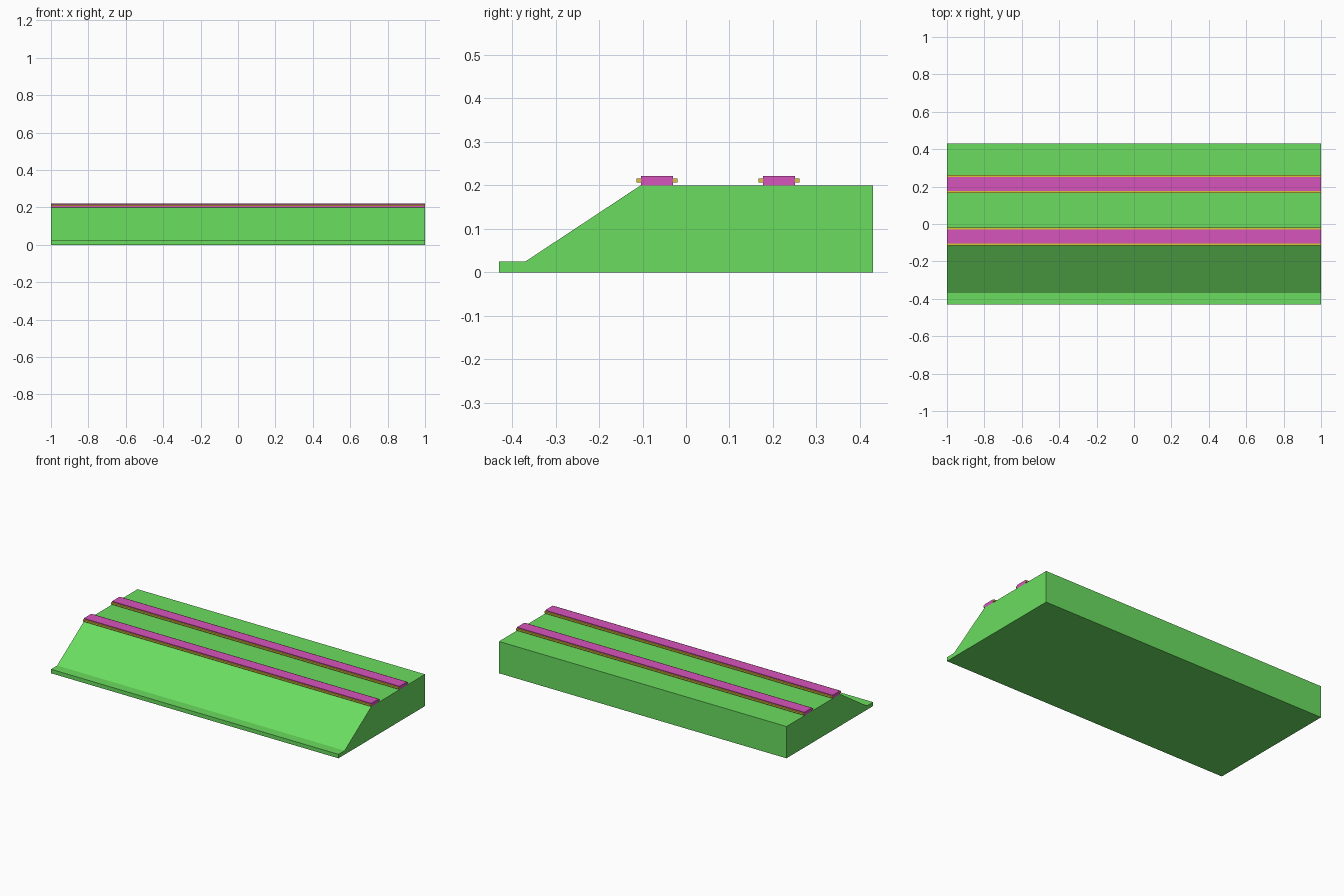
import bpy
import bmesh

cube = bpy.data.objects.get("Cube")
if cube:
    bpy.data.objects.remove(cube, do_unlink=True)


def make_material(name, rgb):
    mat = bpy.data.materials.new(name)
    mat.use_nodes = True
    colour = (*rgb, 1.0)
    mat.diffuse_color = colour
    mat.node_tree.nodes["Principled BSDF"].inputs["Base Color"].default_value = colour
    return mat


green = make_material("grass green", (0.145, 0.72, 0.115))
pink = make_material("rail pink", (0.68, 0.09, 0.50))
yellow = make_material("trim yellow", (0.70, 0.56, 0.04))

HALF_LENGTH = 1.0


def extrude_profile(name, profile, mat):
    """Extrude a closed (y, z) outline along the whole length in x."""
    bm = bmesh.new()
    face = bm.faces.new([bm.verts.new((-HALF_LENGTH, y, z)) for y, z in profile])
    result = bmesh.ops.extrude_face_region(bm, geom=[face])
    moved = [v for v in result["geom"] if isinstance(v, bmesh.types.BMVert)]
    bmesh.ops.translate(bm, verts=moved, vec=(2 * HALF_LENGTH, 0, 0))
    bmesh.ops.recalc_face_normals(bm, faces=bm.faces)
    mesh = bpy.data.meshes.new(name)
    bm.to_mesh(mesh)
    bm.free()
    mesh.materials.append(mat)
    obj = bpy.data.objects.new(name, mesh)
    bpy.context.collection.objects.link(obj)
    return obj


def bar(name, y0, y1, z0, z1, mat):
    return extrude_profile(name, [(y0, z0), (y1, z0), (y1, z1), (y0, z1)], mat)


# Embankment with a front ledge and slope
TOP = 0.2
extrude_profile("embankment", [
    (-0.43, 0), (0.43, 0), (0.43, TOP),
    (-0.104, TOP), (-0.369, 0.025), (-0.43, 0.025),
], green)

# Two raised rails, each with a narrow trim along both sides
RAIL_HALF, TRIM = 0.037, 0.01
for label, y in (("front", -0.067), ("back", 0.214)):
    bar(f"{label}_rail", y - RAIL_HALF, y + RAIL_HALF, TOP, TOP + 0.021, pink)
    for side, sign in (("front", -1), ("back", 1)):
        inner, outer = y + sign * RAIL_HALF, y + sign * (RAIL_HALF + TRIM)
        bar(f"{label}_rail_{side}_trim", inner, outer, TOP + 0.006, TOP + 0.016, yellow)
